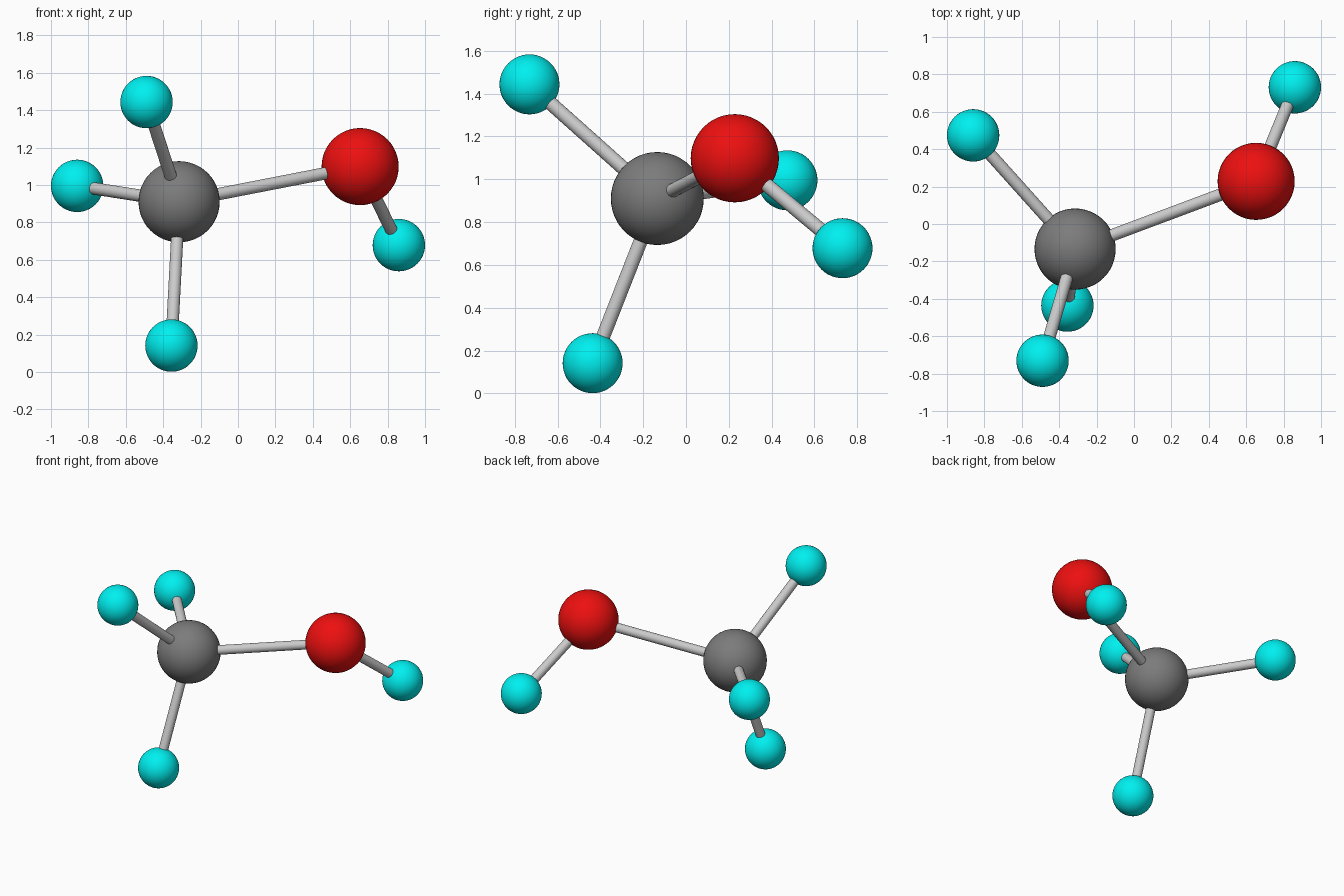
import bpy
from mathutils import Vector

if "Cube" in bpy.data.objects:
    bpy.data.objects.remove(bpy.data.objects["Cube"])


def material(name, rgb):
    m = bpy.data.materials.new(name)
    m.diffuse_color = (*rgb, 1)
    m.use_nodes = True
    m.node_tree.nodes["Principled BSDF"].inputs["Base Color"].default_value = m.diffuse_color
    return m


DARK = material("dark_grey", (0.2, 0.2, 0.2))
RED = material("red", (0.85, 0.005, 0.005))
CYAN = material("cyan", (0.0, 0.87, 0.87))


def ball(name, pos, radius, mat):
    bpy.ops.mesh.primitive_uv_sphere_add(segments=48, ring_count=24, radius=radius, location=pos)
    ob = bpy.context.object
    ob.name = name
    ob.data.materials.append(mat)
    bpy.ops.object.shade_smooth()
    return Vector(pos)


def stick(name, a, b, radius=0.033):
    # Rod from centre to centre, its ends buried in the balls
    d = b - a
    bpy.ops.mesh.primitive_cylinder_add(vertices=24, radius=radius, depth=d.length, location=(a + b) / 2)
    ob = bpy.context.object
    ob.name = name
    ob.rotation_euler = d.to_track_quat('Z', 'Y').to_euler()
    bpy.ops.object.shade_smooth_by_angle()


# Two large balls
carbon = ball("carbon_ball", (-0.315, -0.134, 0.91), 0.217, DARK)
oxygen = ball("oxygen_ball", (0.653, 0.228, 1.098), 0.206, RED)
stick("carbon_oxygen_bond", carbon, oxygen)

# Small balls, each joined to its large neighbour
small = [
    ("top", (-0.489, -0.731, 1.443), carbon),
    ("left", (-0.86, 0.474, 0.995), carbon),
    ("bottom", (-0.356, -0.436, 0.141), carbon),
    ("right", (0.86, 0.731, 0.678), oxygen),
]
for side, pos, parent in small:
    h = ball(f"{side}_hydrogen_ball", pos, 0.14, CYAN)
    stick(f"{side}_hydrogen_bond", parent, h)
